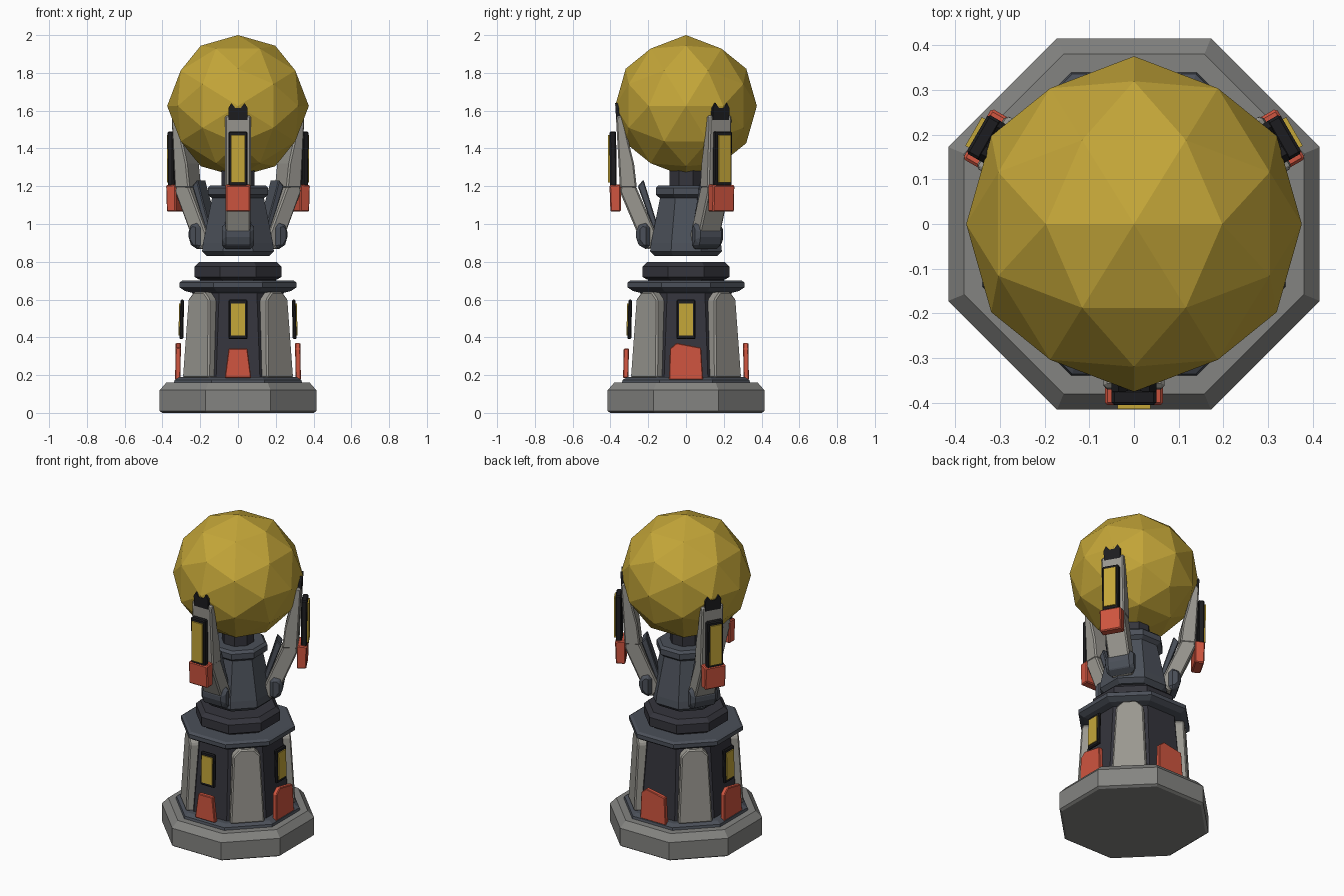
import bpy, bmesh, math
from mathutils import Matrix, Vector

if "Cube" in bpy.data.objects:
    bpy.data.objects.remove(bpy.data.objects["Cube"])


def mat(name, r, g, b):
    m = bpy.data.materials.new(name)
    m.diffuse_color = (r, g, b, 1)
    m.use_nodes = True
    m.node_tree.nodes["Principled BSDF"].inputs["Base Color"].default_value = m.diffuse_color
    return m


GREY = mat("warm_grey", .32, .31, .28)
STONE = mat("base_grey", .23, .23, .22)
SLATE = mat("slate", .07, .08, .10)
DARK = mat("dark", .035, .035, .045)
BLACK = mat("black", .012, .012, .014)
RED = mat("red", .62, .09, .05)
GOLD = mat("gold", .55, .38, .04)


def finish(name, bm, material, angle=0, bevel=0):
    bmesh.ops.recalc_face_normals(bm, faces=bm.faces)
    bm.transform(Matrix.Rotation(math.radians(angle), 4, 'Z'))
    me = bpy.data.meshes.new(name)
    bm.to_mesh(me)
    bm.free()
    me.materials.append(material)
    ob = bpy.data.objects.new(name, me)
    bpy.context.collection.objects.link(ob)
    if bevel:
        b = ob.modifiers.new("bevel", 'BEVEL')
        b.width, b.segments = bevel, 1
    return ob


def octagon(name, profile, material):
    """Stacked octagonal rings; profile holds (flat-to-centre distance, z)."""
    bm = bmesh.new()
    k = 1 / math.cos(math.pi / 8)
    rings = [[bm.verts.new((r * k * math.cos((i + .5) * math.pi / 4),
                            r * k * math.sin((i + .5) * math.pi / 4), z)) for i in range(8)]
             for r, z in profile]
    for a, b in zip(rings, rings[1:]):
        for i in range(8):
            j = (i + 1) % 8
            bm.faces.new((a[i], a[j], b[j], b[i]))
    bm.faces.new(rings[0])
    bm.faces.new(rings[-1])
    return finish(name, bm, material)


def extrude(name, pts, vec, material, angle, bevel=0):
    bm = bmesh.new()
    vec = Vector(vec)
    a = [bm.verts.new(p) for p in pts]
    b = [bm.verts.new(Vector(p) + vec) for p in pts]
    n = len(pts)
    bm.faces.new(a)
    bm.faces.new(b)
    for i in range(n):
        bm.faces.new((a[i], a[(i + 1) % n], b[(i + 1) % n], b[i]))
    return finish(name, bm, material, angle, bevel)


def side(name, rz, half, material, angle, bevel=0):
    """Radial (r, z) profile extruded across the tangent."""
    return extrude(name, [(r, -half, z) for r, z in rz], (0, 2 * half, 0), material, angle, bevel)


def plate(name, yz, r_low, r_high, thick, material, angle, bevel=0):
    """Outward facing (y, z) outline, leaning from r_low to r_high."""
    z0, z1 = min(z for _, z in yz), max(z for _, z in yz)
    pts = [(r_low + (r_high - r_low) * (z - z0) / (z1 - z0), y, z) for y, z in yz]
    return extrude(name, pts, (-thick, 0, 0), material, angle, bevel)


def rect(h, z0, z1):
    return [(-h, z0), (h, z0), (h, z1), (-h, z1)]


# Pedestal
octagon("base", [(.40, 0), (.415, .01), (.415, .12), (.38, .16)], STONE)
octagon("base_ring", [(.34, .155), (.335, .175), (.31, .19)], SLATE)
octagon("pedestal_body", [(.28, .18), (.24, .65)], DARK)
octagon("pedestal_collar", [(.24, .635), (.28, .645), (.31, .665), (.31, .69), (.295, .70), (.2, .70)], SLATE)
octagon("pedestal_neck", [(.2, .69), (.2, .73)], DARK)
octagon("pedestal_cap", [(.205, .705), (.23, .72), (.23, .775), (.205, .80)], DARK)

# Diagonal armour panels
for a in (45, 135, 225, 315):
    plate("armour_panel", [(-.10, .185), (.10, .185), (.08, .60), (.04, .64), (-.04, .64), (-.08, .60)],
          .32, .295, .06, GREY, a, .008)

# Red guards and lit windows; the back has no window
for a in (-90, 0, 90, 180):
    if a == -90:
        guard = [(-.07, .185), (.07, .185), (.05, .34), (-.05, .34)]
    else:
        guard = [(-.09, .175), (.09, .175), (.08, .345), (-.05, .37), (-.085, .34)]
    plate("red_guard", guard, .333, .33, .028, RED, a, .004)
    if a != 90:
        plate("window_frame", rect(.05, .39, .60), .31, .305, .02, BLACK, a, .006)
        plate("window", rect(.037, .41, .58), .315, .312, .01, GOLD, a)

# Floating upper column
octagon("upper_column", [(.165, .83), (.19, .855), (.185, .90), (.135, 1.15)], SLATE)
octagon("upper_collar", [(.13, 1.13), (.16, 1.155), (.16, 1.19), (.145, 1.205), (.09, 1.205)], SLATE)
octagon("orb_neck", [(.088, 1.19), (.088, 1.32)], DARK)

# Three claw arms
for a in (-90, 30, 150):
    side("arm_lower", [(.145, .92), (.19, .865), (.225, .875), (.35, 1.17), (.345, 1.21), (.265, 1.2)],
         .065, GREY, a, .008)
    side("arm_upper", [(.26, 1.19), (.35, 1.19), (.37, 1.55), (.365, 1.575), (.335, 1.575), (.30, 1.42), (.275, 1.32)],
         .068, GREY, a, .008)
    side("arm_knuckle", [(.19, .865), (.235, .87), (.265, .91), (.265, .98), (.235, 1.01), (.19, 1.0)],
         .085, SLATE, a, .022)
    side("arm_strut", [(.14, .96), (.165, .95), (.255, 1.20), (.225, 1.235)], .045, SLATE, a, .005)
    side("arm_red_guard", [(.345, 1.065), (.40, 1.065), (.405, 1.205), (.345, 1.21)], .065, RED, a, .006)
    plate("arm_window_frame", rect(.05, 1.2, 1.49), .402, .405, .035, BLACK, a, .006)
    plate("arm_window", rect(.037, 1.22, 1.47), .412, .414, .015, GOLD, a)
    plate("claw_tip", [(-.05, 1.55), (.05, 1.55), (.05, 1.615), (.035, 1.64), (.015, 1.615),
                       (-.015, 1.615), (-.035, 1.64), (-.05, 1.615)], .37, .375, .04, BLACK, a)

# Faceted orb, turned so an edge midpoint points straight up
bm = bmesh.new()
bmesh.ops.create_icosphere(bm, subdivisions=2, radius=.375)
bm.transform(Matrix.Translation((0, 0, 1.625)) @ Matrix.Rotation(-math.atan(2) / 2, 4, 'Y'))
finish("orb", bm, GOLD)
